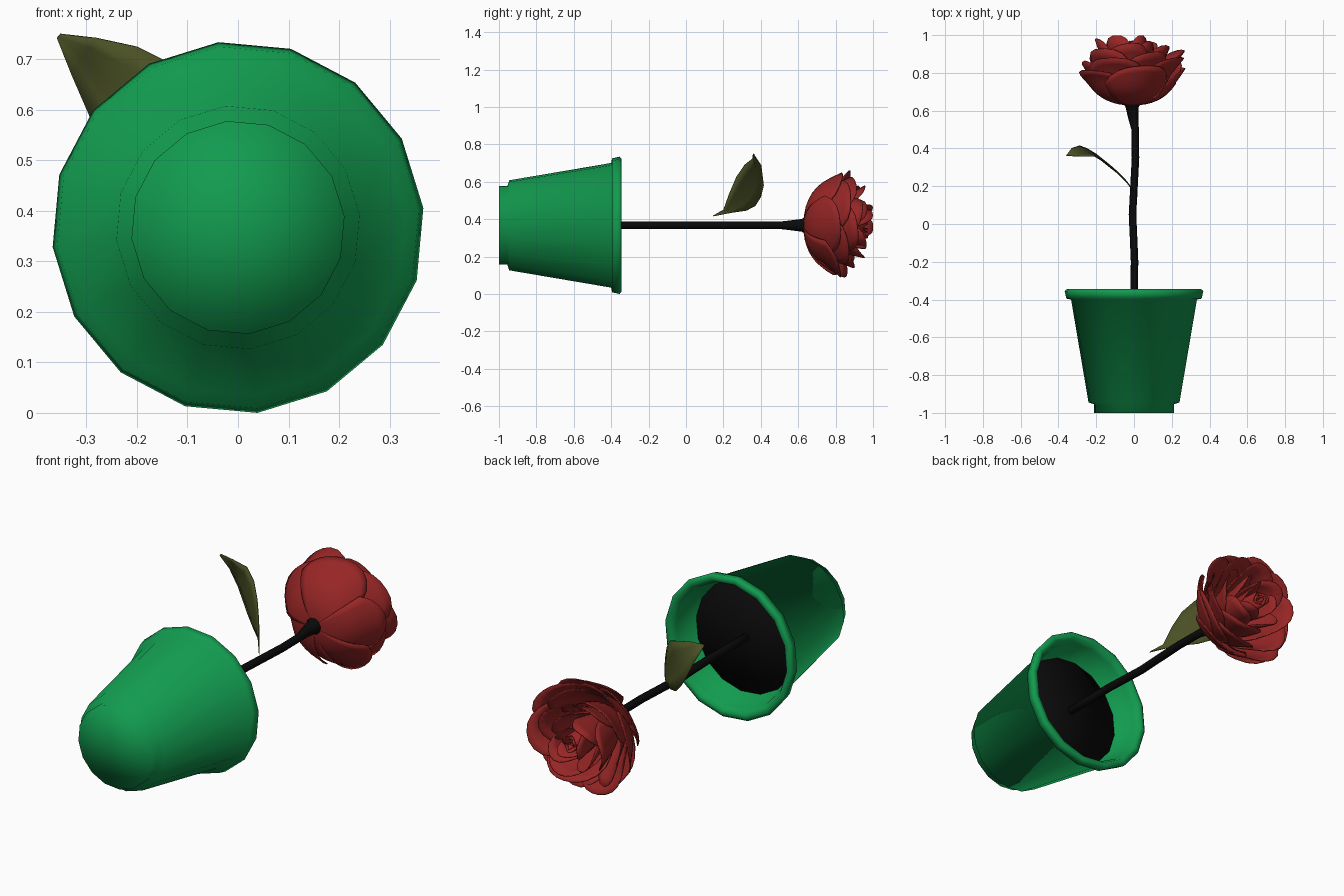
import bpy, bmesh, math, random
from math import sin, cos, pi, radians

if "Cube" in bpy.data.objects:
    bpy.data.objects.remove(bpy.data.objects["Cube"])

random.seed(4)
CZ = 0.367          # height of the plant's long axis, which runs along y


def material(name, rgb):
    m = bpy.data.materials.new(name)
    m.diffuse_color = (*rgb, 1)
    m.use_nodes = True
    m.node_tree.nodes["Principled BSDF"].inputs["Base Color"].default_value = m.diffuse_color
    return m


GREEN = material("pot green", (0.006, 0.33, 0.078))
BLACK = material("stem black", (0.003, 0.003, 0.003))
RED = material("petal red", (0.31, 0.019, 0.019))
OLIVE = material("leaf olive", (0.068, 0.08, 0.018))


def finish(name, bm, mat, thickness=0):
    bmesh.ops.recalc_face_normals(bm, faces=bm.faces)
    for f in bm.faces:
        f.smooth = True
    me = bpy.data.meshes.new(name)
    bm.to_mesh(me)
    bm.free()
    me.materials.append(mat)
    ob = bpy.data.objects.new(name, me)
    bpy.context.collection.objects.link(ob)
    if thickness:
        mod = ob.modifiers.new("thickness", 'SOLIDIFY')
        mod.thickness = thickness
        mod.offset = 0
    return ob


def grid(bm, rows, wrap=False):
    """Skin a list of equally long point rows with quads."""
    vs = [[bm.verts.new(p) for p in row] for row in rows]
    n = len(rows[0])
    for a, b in zip(vs, vs[1:]):
        for i in range(n if wrap else n - 1):
            j = (i + 1) % n
            bm.faces.new((a[i], a[j], b[j], b[i]))


def ring(r, y, sides, x=0.0, start=6):
    return [(x + r * cos(radians(start) + 2 * pi * i / sides), y,
             CZ + r * sin(radians(start) + 2 * pi * i / sides)) for i in range(sides)]


def lathe(name, profile, sides, mat):
    """Profile entries are (radius, y) or (radius, y, x offset)."""
    bm = bmesh.new()
    grid(bm, [ring(p[0], p[1], sides, p[2] if len(p) > 2 else 0) for p in profile], True)
    bmesh.ops.remove_doubles(bm, verts=bm.verts, dist=0.0004)
    return finish(name, bm, mat)


# Pot: foot, tapered wall, rim, inner wall and inside floor
lathe("pot", [(0, -1), (0.212, -1), (0.212, -0.955), (0.242, -0.945), (0.335, -0.40),
              (0.36, -0.395), (0.369, -0.355), (0.357, -0.345), (0.335, -0.345),
              (0.318, -0.375), (0.285, -0.50), (0, -0.50)], 16, GREEN)

# Soil
lathe("soil", [(0, -0.50), (0.286, -0.50), (0.286, -0.49), (0, -0.485)], 16, BLACK)

# Gently bent stem flaring into the calyx
lathe("stem", [(0, -0.6, 0), (0.02, -0.6, 0), (0.02, -0.35, 0), (0.02, -0.2, 0.003),
               (0.02, -0.08, -0.002), (0.02, 0.05, -0.008), (0.02, 0.2, 0.0),
               (0.02, 0.35, 0.008), (0.02, 0.5, 0.006), (0.027, 0.56, -0.004),
               (0.035, 0.62, -0.01), (0.06, 0.655, -0.01), (0, 0.67, -0.01)], 10, BLACK)


# Leaf: two edges in x/z, swept over a curve giving y for each x
def leaf_y(x):
    pts = [(-0.37, 0.36), (-0.33, 0.40), (-0.28, 0.418), (-0.2, 0.37), (-0.1, 0.29),
           (-0.05, 0.24), (0, 0.175), (0.03, 0.13)]
    for (x0, y0), (x1, y1) in zip(pts, pts[1:]):
        if x <= x1:
            return y0 + (y1 - y0) * (x - x0) / (x1 - x0)


lower = [(0.02, 0.415), (-0.06, 0.435), (-0.14, 0.445), (-0.20, 0.47), (-0.25, 0.52),
         (-0.29, 0.58), (-0.33, 0.67), (-0.358, 0.742)]
upper = [(0.018, 0.42), (-0.02, 0.45), (-0.045, 0.54), (-0.08, 0.625), (-0.13, 0.69),
         (-0.20, 0.725), (-0.28, 0.742), (-0.352, 0.75)]
rows = []
for i, (a, b) in enumerate(zip(lower, upper)):
    row = []
    for t in (0, 0.25, 0.5, 0.75, 1):
        x, z = a[0] + (b[0] - a[0]) * t, a[1] + (b[1] - a[1]) * t
        cup = 0.012 * sin(pi * t) * sin(pi * i / 7)
        row.append((x, min(leaf_y(x), 0.42 - 0.062 * t) - cup, z))
    rows.append(row)
rows[-1] = [(x, 0.362, z) for x, y, z in rows[-1]]
bm = bmesh.new()
grid(bm, rows)
finish("leaf", bm, OLIVE, 0.004)


# Rose petals: cupped patches with rounded, ruffled, outward-curling tips
def petal(bm, angle, R, H, curl, half, base):
    phase = random.uniform(0, 6)
    lean = random.uniform(-0.12, 0.12)
    rows = []
    for i in range(10):
        row = []
        for j in range(11):
            u = j / 5 - 1
            v = i / 9 * (1 - 0.28 * abs(u) ** 2.5)
            a = angle + half * u
            r = R * sin(v * pi / 2) ** 0.9 * (1 + 0.09 * u)
            tip = max(0, v - 0.66) / 0.34
            r += curl * tip ** 1.6 + 0.012 * tip * sin(3.2 * u + phase)
            y = base + H * (1 - cos(v * pi / 2)) * (1 + lean * u) - 0.35 * curl * tip ** 3
            row.append((-0.008 + r * cos(a), min(y, 0.999), CZ + r * sin(a)))
        rows.append(row)
    grid(bm, rows)


# count, radius, height, curl, half width in degrees
layers = [(5, 0.25, 0.215, 0.042, 46), (5, 0.24, 0.26, 0.05, 44),
          (5, 0.205, 0.305, 0.045, 46), (4, 0.165, 0.345, 0.035, 54),
          (4, 0.115, 0.36, 0.02, 56), (3, 0.07, 0.355, 0.012, 70)]
for k, (n, R, H, curl, half) in enumerate(layers):
    bm = bmesh.new()
    for i in range(n):
        petal(bm, 2 * pi * i / n + k * 0.6 + random.uniform(-0.15, 0.15),
              R * random.uniform(0.95, 1.04), H * random.uniform(0.9, 1.04),
              curl * random.uniform(0.5, 1.3), radians(half), 0.63 + 0.003 * k)
    bmesh.ops.remove_doubles(bm, verts=bm.verts, dist=0.0002)
    finish(f"petal_layer_{k + 1}", bm, RED, 0.005)

# Tightly rolled heart of the rose
bm = bmesh.new()
rows = []
for i in range(41):
    t = i / 40
    a, r = 5 * pi * t, 0.008 + 0.045 * t
    rows.append([(-0.01 + r * s * cos(a), y + 0.012 * sin(3 * a) * (y > 0.9), CZ + r * s * sin(a))
                 for s, y in ((0.8, 0.75), (1, 0.86), (0.9, 0.96))])
grid(bm, rows)
finish("rose_heart", bm, RED, 0.004)
